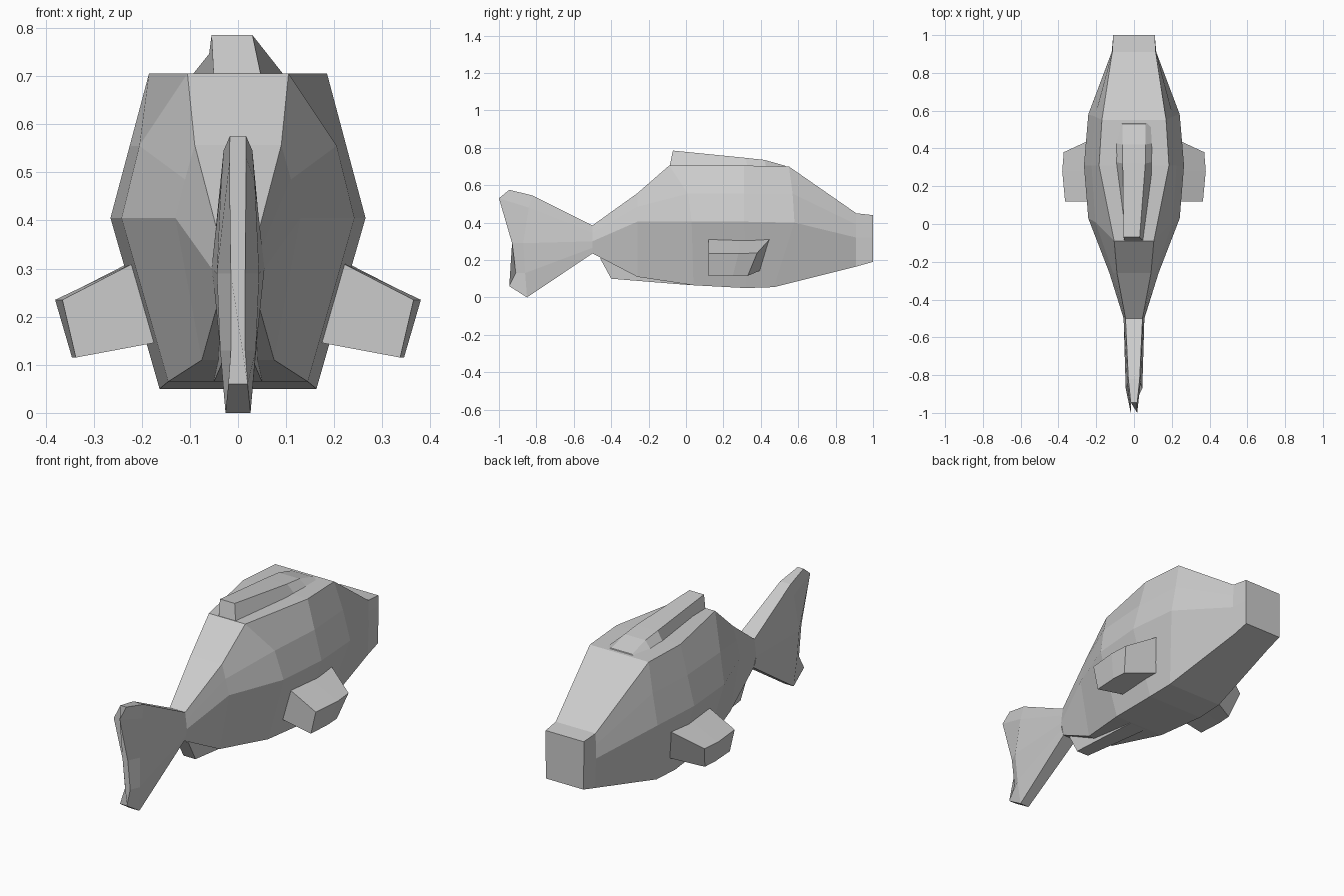
import bpy, bmesh


def loft(name, rings):
    """Skin closed rings of points, cap both ends."""
    bm = bmesh.new()
    loops = [[bm.verts.new(p) for p in ring] for ring in rings]
    n = len(loops[0])
    for a, b in zip(loops, loops[1:]):
        for i in range(n):
            j = (i + 1) % n
            bm.faces.new((a[i], a[j], b[j], b[i]))
    bm.faces.new(loops[0])
    bm.faces.new(loops[-1])
    bmesh.ops.recalc_face_normals(bm, faces=bm.faces[:])
    mesh = bpy.data.meshes.new(name)
    bm.to_mesh(mesh)
    bm.free()
    obj = bpy.data.objects.new(name, mesh)
    bpy.context.collection.objects.link(obj)
    return obj


def mirrored(half):
    """Close a half profile (top to bottom) with its mirror image."""
    return half + [(-x, y, z) for x, y, z in reversed(half)]


# Body: back edge, shoulder, widest point and belly edge, from tail root to mouth
body = [
    [(.045, -.5, .385), (.05, -.5, .345), (.055, -.5, .3), (.04, -.5, .235)],
    [(.09, -.26, .557), (.11, -.26, .485), (.13, -.26, .405), (.075, -.26, .11)],
    [(.105, -.09, .705), (.205, .01, .555), (.242, .03, .405), (.145, .04, .065)],
    [(.185, .31, .705), (.225, .31, .555), (.265, .31, .405), (.163, .32, .05)],
    [(.17, .55, .70), (.207, .57, .555), (.242, .58, .40), (.16, .47, .055)],
    [(.115, .91, .45), (.117, .91, .39), (.118, .91, .32), (.112, .91, .165)],
    [(.11, 1, .44), (.11, 1, .385), (.11, 1, .32), (.108, 1, .19)],
]
loft("body", [mirrored(s) for s in body])

# Tail fin: root, middle and trailing edge columns
tail = [
    [(.045, -.5, .385), (.05, -.5, .345), (.055, -.5, .3), (.05, -.5, .265), (.04, -.5, .235)],
    [(.03, -.82, .545), (.035, -.84, .48), (.044, -.87, .29), (.037, -.86, .13), (.026, -.85, 0)],
    [(.017, -.945, .575), (.017, -1, .53), (.015, -.93, .29), (.015, -.91, .13), (.02, -.945, .06)],
]
loft("tail_fin", [mirrored(s) for s in tail])

# Dorsal fin: leans slightly to one side at the rear, fades into the back in front
dorsal = []
for left, right, y_top, z_top, base, y_base in [
    (-.055, .03, -.07, .785, .05, -.09),
    (-.06, .06, .32, .746, .105, .33),
    (-.06, .06, .42, .735, .105, .43),
    (-.06, .06, .53, .704, .10, .54),
]:
    dorsal.append([(left, y_top, z_top), (right, y_top, z_top),
                   (base, y_base, .69), (-base, y_base, .69)])
loft("dorsal_fin", dorsal)

# Ventral fin under the tail root
ventral = [(.035, -.46, .21), (.035, -.40, .10), (.05, .03, .065), (.05, -.1, .15)]
loft("ventral_fin", [[(s * x, y, z) for x, y, z in ventral] for s in (-1, 1)])

# Side fins: root top, outer top, outer bottom, root bottom, from rear to front
side = [
    [(.19, .12, .325), (.365, .12, .235), (.337, .12, .115), (.15, .12, .15)],
    [(.19, .28, .325), (.38, .28, .235), (.345, .25, .115), (.15, .28, .15)],
    [(.20, .46, .325), (.372, .38, .237), (.34, .33, .115), (.15, .41, .15)],
]
for label, s in (("right", 1), ("left", -1)):
    loft(label + "_side_fin", [[(s * x, y, z) for x, y, z in ring] for ring in side])
